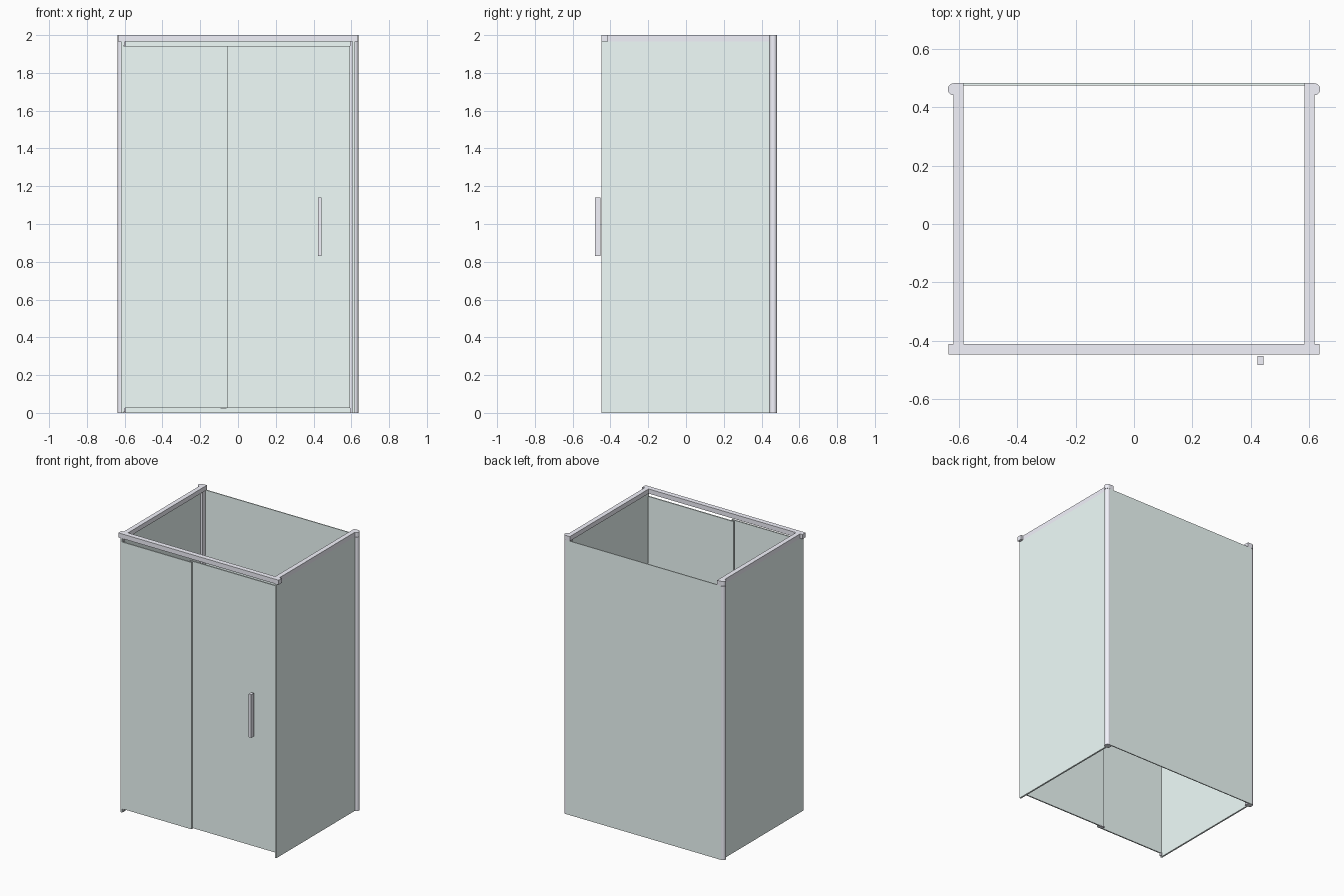
import bpy, bmesh
from mathutils import Vector

if "Cube" in bpy.data.objects:
    bpy.data.objects.remove(bpy.data.objects["Cube"])


def material(name, colour):
    m = bpy.data.materials.new(name)
    m.diffuse_color = colour
    m.use_nodes = True
    m.node_tree.nodes["Principled BSDF"].inputs["Base Color"].default_value = m.diffuse_color
    return m


METAL = material("light_metal", (0.90, 0.90, 0.98, 1))
GLASS = material("clear_glass", (0.88, 0.99, 0.97, 1))


def box(name, lo, hi, mat=METAL):
    """Axis-aligned box from its two opposite corners."""
    lo, hi = Vector(lo), Vector(hi)
    bm = bmesh.new()
    bmesh.ops.create_cube(bm, size=1)
    bmesh.ops.scale(bm, vec=hi - lo, verts=bm.verts)
    bmesh.ops.translate(bm, vec=(lo + hi) / 2, verts=bm.verts)
    me = bpy.data.meshes.new(name)
    bm.to_mesh(me)
    bm.free()
    me.materials.append(mat)
    ob = bpy.data.objects.new(name, me)
    bpy.context.collection.objects.link(ob)
    return ob


def side_box(name, s, x0, x1, y0, y1, z0, z1, mat=METAL):
    """Box on the left (s=-1) or right (s=1) side."""
    a, b = sorted((s * x0, s * x1))
    return box(name, (a, y0, z0), (b, y1, z1), mat)


def upright(name, x, y, r, z0, z1):
    """Smooth vertical cylinder."""
    bpy.ops.mesh.primitive_cylinder_add(vertices=32, radius=r, depth=z1 - z0,
                                        location=(x, y, (z0 + z1) / 2))
    ob = bpy.context.object
    ob.name = name
    ob.data.materials.append(METAL)
    bpy.ops.object.shade_smooth_by_angle()


FRONT, BACK = -0.448, 0.4825
RAIL_Z = 1.967

# header rail across the front
box("front_header", (-0.636, FRONT, RAIL_Z), (0.636, -0.412, 2.0))

for s, side in ((-1, "left"), (1, "right")):
    # top rail and side glass, flush on the outside
    side_box(side + "_top_rail", s, 0.585, 0.6185, -0.412, BACK, RAIL_Z, 2.0)
    side_box(side + "_glass", s, 0.607, 0.6185, FRONT, 0.480, 0.0, RAIL_Z, GLASS)
    # rear post: rounded outside, square inside, with a rail end cap above
    upright(side + "_rear_post", s * 0.6175, 0.462, 0.0205, 0.0, 1.965)
    side_box(side + "_rear_post_inner", s, 0.592, 0.612, 0.4415, 0.478, 0.0, 1.965)
    upright(side + "_rail_end", s * 0.6175, 0.462, 0.0205, RAIL_Z, 2.0)

# back glass
box("back_glass", (-0.615, 0.4755, 0.0), (0.615, BACK, RAIL_Z), GLASS)

# fixed front panel on the outer plane, sliding door on the inner plane
box("fixed_front_panel", (-0.607, FRONT, 0.027), (-0.055, -0.439, 1.942), GLASS)
box("sliding_door", (-0.085, -0.428, 0.027), (0.594, -0.419, 1.942), GLASS)

# small corner brackets holding the fixed panel
for z, where in ((0.005, "lower"), (1.945, "upper")):
    box(where + "_panel_bracket", (-0.612, -0.446, z), (-0.597, -0.432, z + 0.022))

# floor guide under the door overlap
box("floor_guide", (-0.092, -0.438, 0.024), (-0.06, -0.414, 0.032))

# door handle
box("door_handle", (0.423, -0.4825, 0.83), (0.443, -0.453, 1.14))
